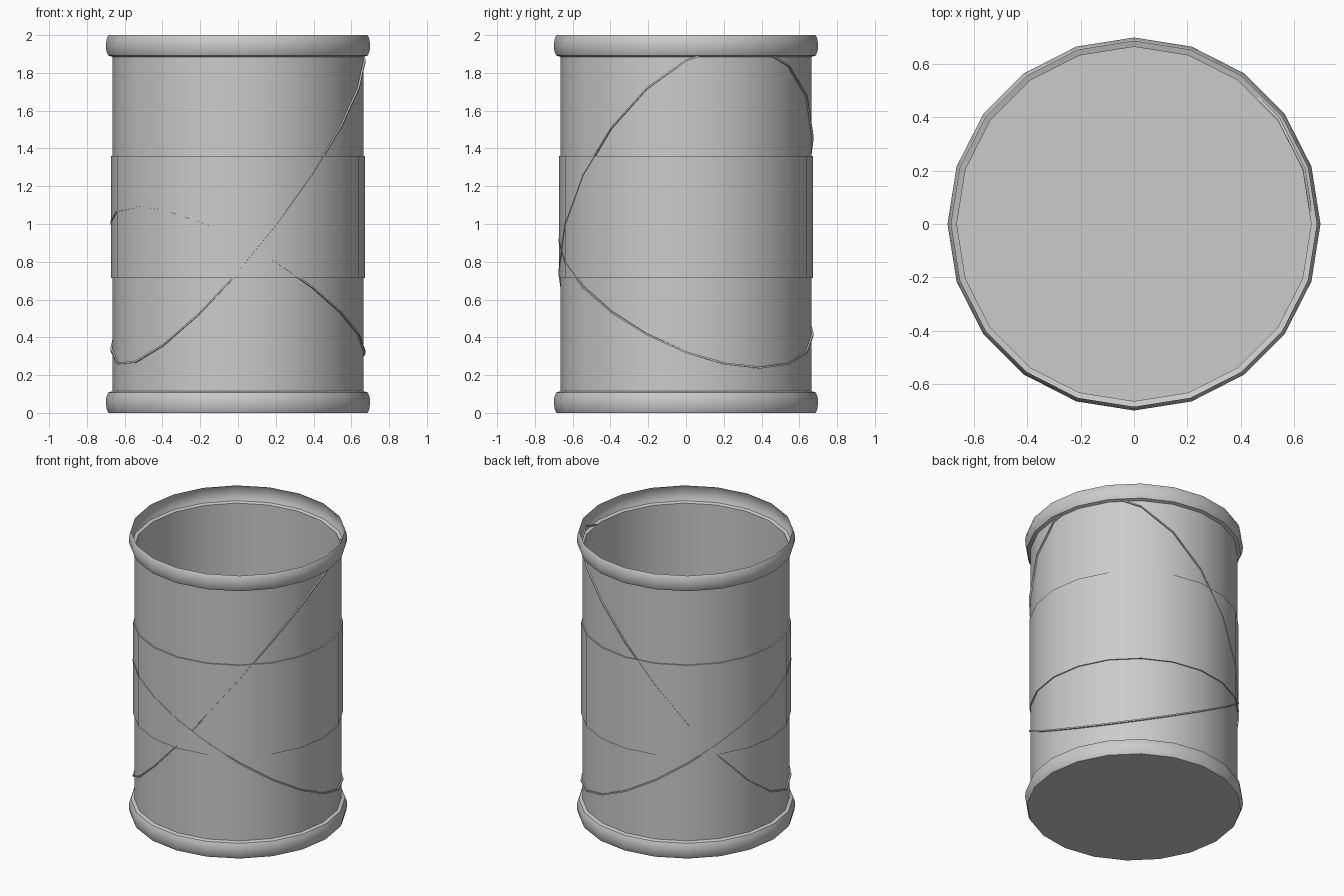
import bpy
import bmesh
from math import cos, sin, pi, radians

SIDES = 20

if "Cube" in bpy.data.objects:
    bpy.data.objects.remove(bpy.data.objects["Cube"], do_unlink=True)

grey = bpy.data.materials.new("plain_grey")
grey.use_nodes = True
colour = (0.6, 0.6, 0.6, 1)
grey.diffuse_color = colour
grey.node_tree.nodes["Principled BSDF"].inputs["Base Color"].default_value = colour


def ring(bm, points):
    return [bm.verts.new(p) for p in points]


def bridge(bm, a, b):
    n = len(a)
    for i in range(n):
        j = (i + 1) % n
        bm.faces.new((a[i], a[j], b[j], b[i]))


def finish(name, bm):
    mesh = bpy.data.meshes.new(name)
    bm.to_mesh(mesh)
    bm.free()
    mesh.materials.append(grey)
    obj = bpy.data.objects.new(name, mesh)
    bpy.context.collection.objects.link(obj)
    bpy.ops.object.select_all(action="DESELECT")
    obj.select_set(True)
    bpy.context.view_layer.objects.active = obj
    bpy.ops.object.shade_smooth_by_angle(angle=radians(40))
    return obj


def lathe(name, profile, floor=False):
    """Turn (radius, height) points around z."""
    bm = bmesh.new()
    rings = [ring(bm, [(r * cos(2 * pi * i / SIDES), r * sin(2 * pi * i / SIDES), z)
                       for i in range(SIDES)]) for r, z in profile]
    for a, b in zip(rings, rings[1:]):
        bridge(bm, a, b)
    if floor:
        bm.faces.new(rings[0][::-1])
    return finish(name, bm)


def wire_loop(name, middle, rise, heading, radius=0.671, half=0.005):
    """Thin square wire following a tilted plane around the wall."""
    bm = bmesh.new()
    corners = [(-half, -half), (half, -half), (half, half), (-half, half)]
    rings = []
    for dr, dz in corners:
        points = []
        for i in range(SIDES):
            a = 2 * pi * i / SIDES
            z = middle + rise * cos(a - radians(heading)) + dz
            points.append(((radius + dr) * cos(a), (radius + dr) * sin(a), z))
        rings.append(ring(bm, points))
    for k in range(4):
        bridge(bm, rings[k], rings[(k + 1) % 4])
    return finish(name, bm)


# Open drum wall and its slightly proud middle band
lathe("drum_wall", [(0.665, 0.115), (0.665, 1.885)])
lathe("middle_band", [(0.665, 0.715), (0.673, 0.715), (0.673, 1.36), (0.665, 1.36)])

# Flared hoops at both ends; the lower one carries the floor
flare = [(0.665, 0.115), (0.687, 0.108), (0.697, 0.085), (0.7, 0.05), (0.694, 0.015), (0.686, 0)]
lathe("bottom_hoop", flare[::-1], floor=True)
lathe("top_hoop", [(r, 2 - z) for r, z in flare])

# Two wires wrapped around at different tilts
wire_loop("steep_wire", 1.1, 0.845, 25)
wire_loop("shallow_wire", 0.665, -0.425, 36)
